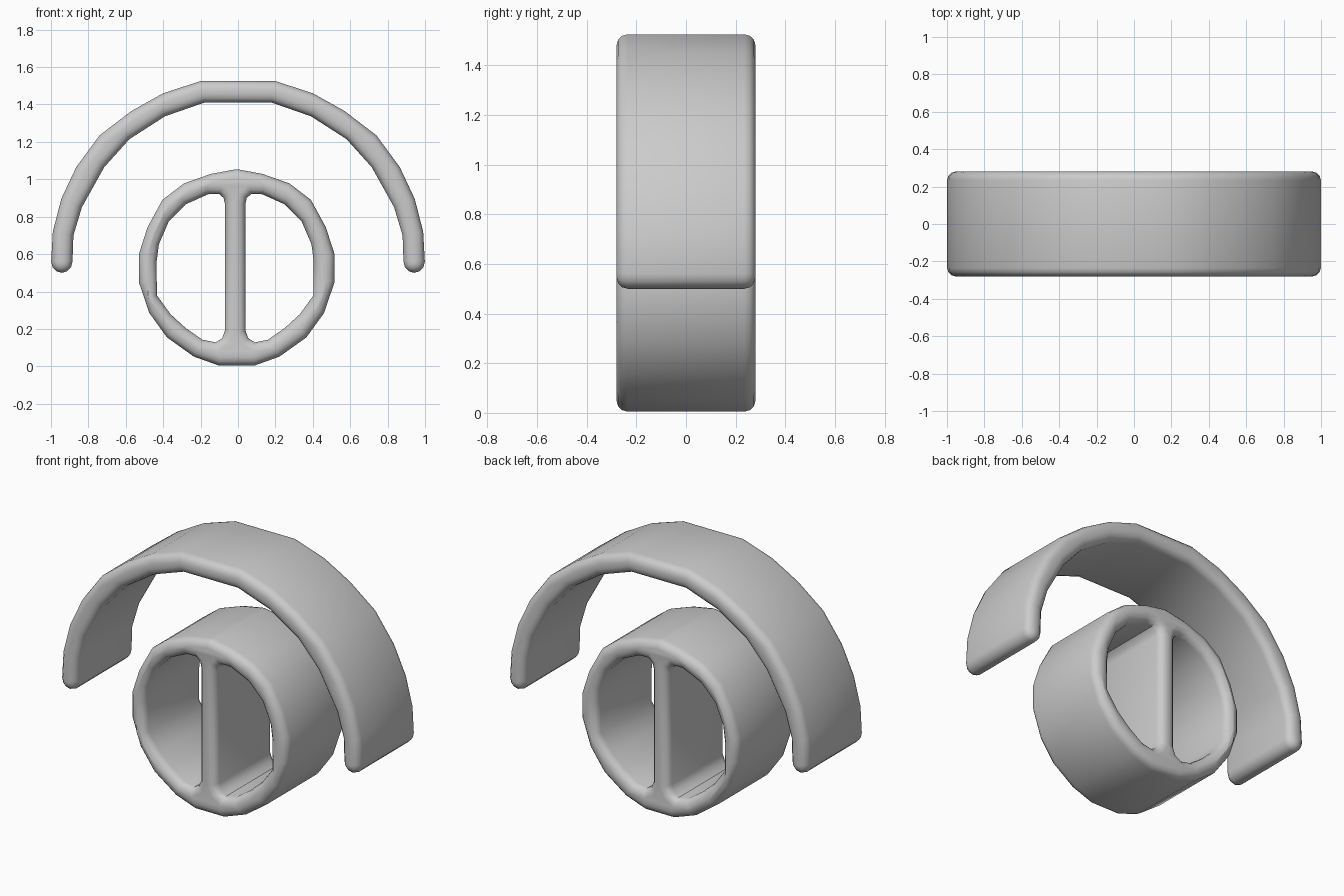
import bpy
from math import cos, sin, pi

if "Cube" in bpy.data.objects:
    bpy.data.objects.remove(bpy.data.objects["Cube"])

HALF_DEPTH = 0.28

grey = bpy.data.materials.new("light_grey")
grey.use_nodes = True
grey.diffuse_color = (0.6, 0.6, 0.6, 1)
grey.node_tree.nodes["Principled BSDF"].inputs["Base Color"].default_value = grey.diffuse_color


def mirror(points, axis=0.0):
    """Close a right-hand half outline with its mirror image."""
    return points + [(2 * axis - x, z) for x, z in reversed(points)]


def rounded_slab(name, outlines, edge):
    """Extrude front outlines (holes included) along y with rounded rims."""
    curve = bpy.data.curves.new(name + "_outline", "CURVE")
    curve.dimensions = "2D"
    curve.fill_mode = "BOTH"
    curve.extrude = HALF_DEPTH - edge
    curve.bevel_depth = edge
    curve.bevel_resolution = 2
    curve.offset = -edge
    for points in outlines:
        spline = curve.splines.new("POLY")
        spline.points.add(len(points) - 1)
        for point, (x, z) in zip(spline.points, points):
            point.co = (x, z, 0, 1)
        spline.use_cyclic_u = True
    obj = bpy.data.objects.new(name, curve)
    bpy.context.collection.objects.link(obj)
    obj.rotation_euler.x = pi / 2
    bpy.ops.object.select_all(action="DESELECT")
    obj.select_set(True)
    bpy.context.view_layer.objects.active = obj
    bpy.ops.object.convert(target="MESH")
    bpy.ops.object.transform_apply(location=False, rotation=True, scale=False)
    # weld the caps to the rounded rims
    bpy.ops.object.mode_set(mode="EDIT")
    bpy.ops.mesh.select_all(action="SELECT")
    bpy.ops.mesh.remove_doubles(threshold=0.0005)
    bpy.ops.mesh.normals_make_consistent(inside=False)
    bpy.ops.object.mode_set(mode="OBJECT")
    bpy.ops.object.shade_smooth_by_angle(angle=pi / 5)
    obj.data.materials.clear()
    obj.data.materials.append(grey)
    return obj


# Arch: outer edge, rounded foot, inner edge of the right half
outer = [(0.20, 1.525), (0.40, 1.46), (0.57, 1.365), (0.74, 1.235),
         (0.865, 1.065), (0.945, 0.895), (0.99, 0.72)]
foot = [(0.942 + 0.057 * cos(a * pi / 6), 0.56 - 0.06 * sin(a * pi / 6)) for a in range(7)]
inner = [(0.88, 0.70), (0.835, 0.85), (0.715, 1.065), (0.58, 1.215),
         (0.39, 1.337), (0.18, 1.41)]
left = [(-x, z) for x, z in reversed(outer + foot + inner)]
rounded_slab("arch", [outer + foot + inner + left], 0.045)

# Ring with an upright divider: rim outline and two D-shaped openings
rim = mirror([(0.0, 1.053), (0.13, 1.029), (0.275, 0.978), (0.39, 0.89), (0.47, 0.743),
              (0.516, 0.60), (0.516, 0.45), (0.46, 0.285), (0.366, 0.155),
              (0.222, 0.052), (0.09, 0.005)], -0.007)
opening = [(0.04, 0.87), (0.047, 0.90), (0.07, 0.921), (0.13, 0.92), (0.25, 0.866),
           (0.34, 0.775), (0.393, 0.652), (0.405, 0.56), (0.404, 0.38), (0.33, 0.278),
           (0.25, 0.205), (0.16, 0.142), (0.09, 0.128), (0.055, 0.15), (0.04, 0.19)]
opposite = [(-0.03 - x, z) for x, z in opening]
rounded_slab("divided_ring", [rim, opening, opposite], 0.045)
